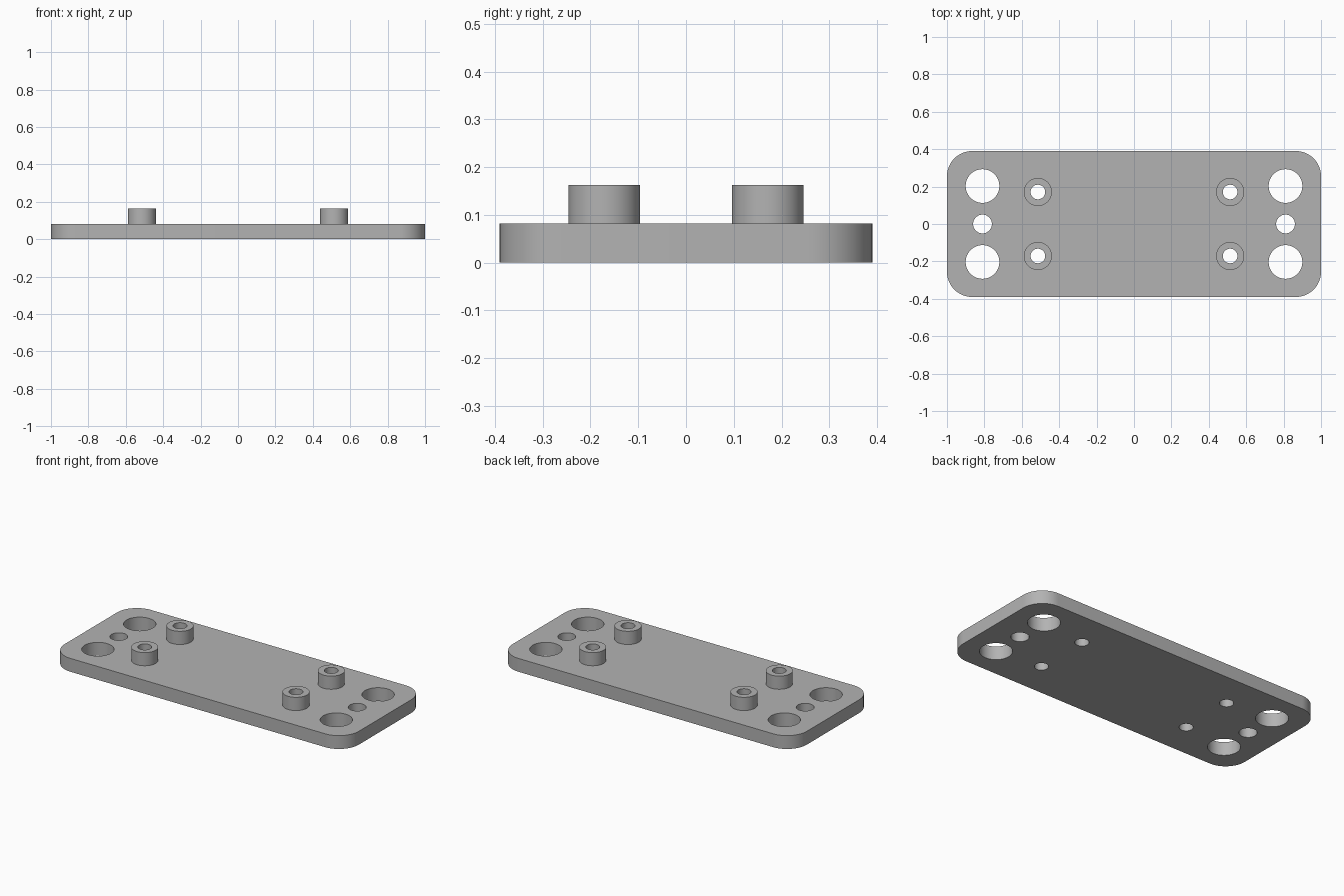
import bpy, bmesh
from math import cos, sin, pi, radians

cube = bpy.data.objects.get("Cube")
if cube:
    bpy.data.objects.remove(cube, do_unlink=True)

HALF_X, HALF_Y, CORNER = 1.0, 0.39, 0.135
PLATE_TOP, BOSS_TOP = 0.082, 0.163
BOSS_X, BOSS_Y, BOSS_R, BORE_R = 0.514, 0.171, 0.075, 0.039
HOLE_X, HOLE_Y, HOLE_R, PIN_R = 0.81, 0.203, 0.09, 0.05
SIDES = (-1, 1)

gray = bpy.data.materials.new("plain gray")
gray.use_nodes = True
colour = (0.45, 0.45, 0.45, 1)
gray.diffuse_color = colour
gray.node_tree.nodes["Principled BSDF"].inputs["Base Color"].default_value = colour


def circle(x, y, r, n=64):
    return [(x + r * cos(2 * pi * i / n), y + r * sin(2 * pi * i / n)) for i in range(n)]


def rounded_rectangle(hx, hy, r, steps=16):
    points = []
    for quarter, (sx, sy) in enumerate([(1, 1), (-1, 1), (-1, -1), (1, -1)]):
        for i in range(steps + 1):
            a = (quarter + i / steps) * pi / 2
            points.append((sx * (hx - r) + r * cos(a), sy * (hy - r) + r * sin(a)))
    return points


def pierced_prism(name, loops, z0, z1):
    """Extrude an outline (first loop) with holes (other loops) from z0 to z1."""
    bm = bmesh.new()
    edges = []
    for loop in loops:
        verts = [bm.verts.new((x, y, z0)) for x, y in loop]
        edges += [bm.edges.new((v, verts[i - 1])) for i, v in enumerate(verts)]
    bmesh.ops.triangle_fill(bm, edges=edges, use_beauty=True, normal=(0, 0, 1))
    result = bmesh.ops.extrude_face_region(bm, geom=bm.faces[:], use_keep_orig=True)
    top = [g for g in result["geom"] if isinstance(g, bmesh.types.BMVert)]
    bmesh.ops.translate(bm, verts=top, vec=(0, 0, z1 - z0))
    bmesh.ops.recalc_face_normals(bm, faces=bm.faces[:])
    mesh = bpy.data.meshes.new(name)
    bm.to_mesh(mesh)
    bm.free()
    mesh.materials.append(gray)
    obj = bpy.data.objects.new(name, mesh)
    bpy.context.collection.objects.link(obj)
    bpy.ops.object.select_all(action='DESELECT')
    obj.select_set(True)
    bpy.context.view_layer.objects.active = obj
    bpy.ops.object.shade_smooth_by_angle(angle=radians(30))


# Base plate with mounting holes, pin holes and boss bores
holes = []
for sx in SIDES:
    holes.append(circle(sx * HOLE_X, 0, PIN_R))
    for sy in SIDES:
        holes.append(circle(sx * HOLE_X, sy * HOLE_Y, HOLE_R))
        holes.append(circle(sx * BOSS_X, sy * BOSS_Y, BORE_R))
pierced_prism("base_plate", [rounded_rectangle(HALF_X, HALF_Y, CORNER)] + holes, 0, PLATE_TOP)

# Hollow bosses standing on the plate
for sx, side in zip(SIDES, ("right", "left")):
    for sy, end in zip(SIDES, ("front", "back")):
        x, y = sx * BOSS_X, sy * BOSS_Y
        pierced_prism(f"boss_{end}_{side}", [circle(x, y, BOSS_R), circle(x, y, BORE_R)],
                      PLATE_TOP, BOSS_TOP)
